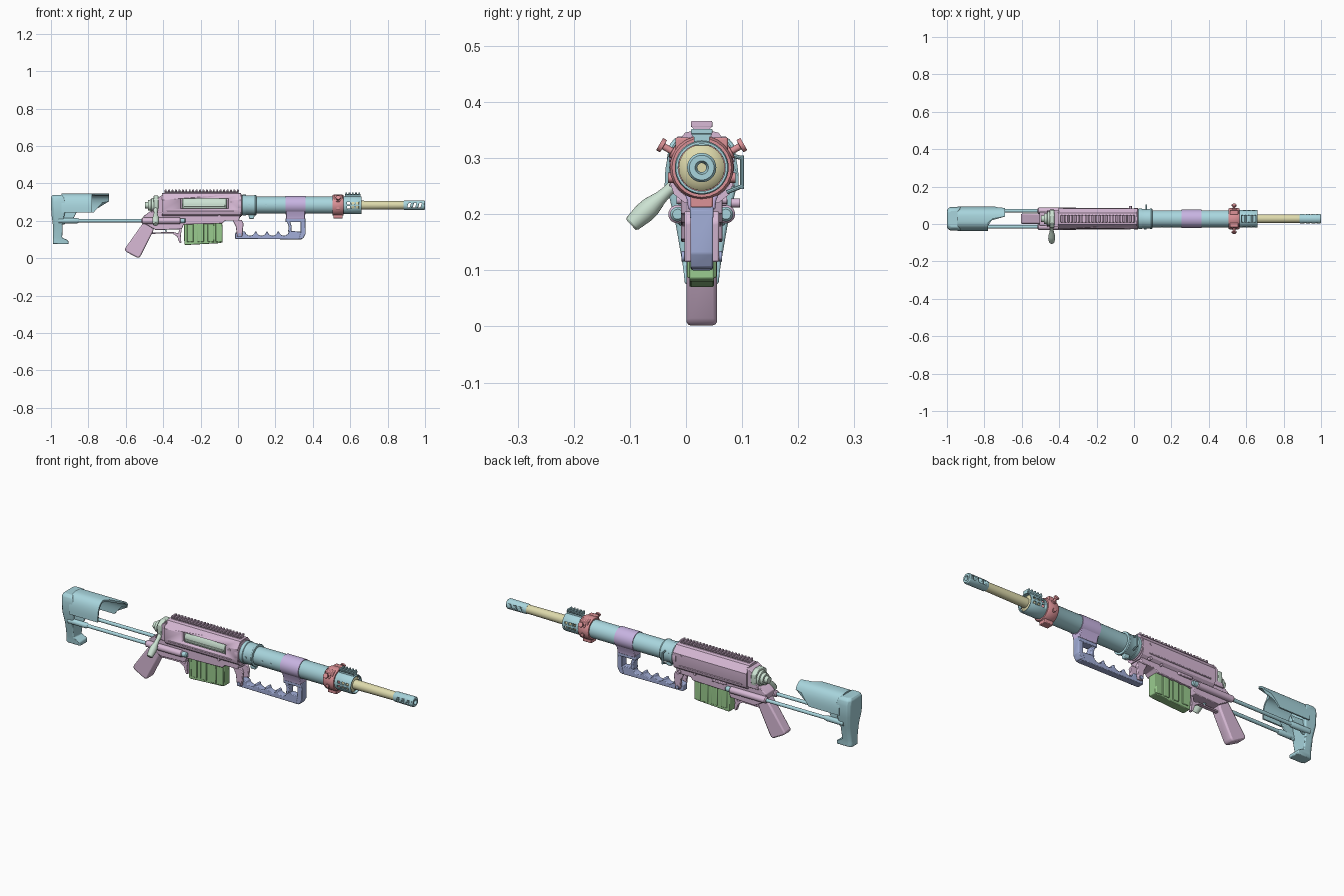
import bpy, math
from mathutils import Vector

CY, AZ = 0.028, 0.283      # centre plane and barrel axis height


def colour(name, hexa):
    m = bpy.data.materials.new(name)
    srgb = [int(hexa[i:i + 2], 16) / 255 for i in (0, 2, 4)]
    m.diffuse_color = [((c + 0.055) / 1.055) ** 2.4 for c in srgb] + [1]
    return m


CYAN, PINK = colour("pale_cyan", "A8D5DD"), colour("dusty_pink", "D8BAD6")
PURPLE, BLUE = colour("lilac", "C8B4E2"), colour("slate_blue", "A2AED8")
RED, YELLOW = colour("soft_red", "DC9297"), colour("straw", "DEDAAC")
GREEN, MINT = colour("leaf_green", "9ACB8E"), colour("pale_mint", "CCE2D2")


def loft(name, rings, mat, closed=False, bevel=0, smooth=True):
    """Skin a list of equal point rings; cap the ends or join last to first."""
    n, k = len(rings[0]), len(rings)
    faces = [(i * n + j, i * n + (j + 1) % n, (i + 1) % k * n + (j + 1) % n, (i + 1) % k * n + j)
             for i in range(k if closed else k - 1) for j in range(n)]
    if not closed:
        faces += [tuple(range(n)), tuple(range((k - 1) * n, k * n))]
    me = bpy.data.meshes.new(name)
    me.from_pydata([tuple(p) for r in rings for p in r], [], faces)
    ob = bpy.data.objects.new(name, me)
    bpy.context.collection.objects.link(ob)
    me.materials.append(mat)
    bpy.ops.object.select_all(action='DESELECT')
    bpy.context.view_layer.objects.active = ob
    ob.select_set(True)
    bpy.ops.object.mode_set(mode='EDIT')
    bpy.ops.mesh.select_all(action='SELECT')
    bpy.ops.mesh.normals_make_consistent(inside=False)
    bpy.ops.object.mode_set(mode='OBJECT')
    if bevel:
        b = ob.modifiers.new("bevel", 'BEVEL')
        b.width, b.segments, b.limit_method = bevel, 2, 'ANGLE'
    if smooth:
        bpy.ops.object.shade_smooth_by_angle(angle=math.radians(32))
    return ob


def lathe(name, prof, mat, y=CY, z=AZ, n=40, closed=False):
    """Turn (x, radius) points about a line along x."""
    return loft(name, [[(x, y + r * math.cos(2 * math.pi * j / n), z + r * math.sin(2 * math.pi * j / n))
                        for j in range(n)] for x, r in prof], mat, closed)


def spindle(name, a, b, prof, mat, n=20):
    """Turn (fraction, radius) points about the line a-b."""
    a, b = Vector(a), Vector(b)
    q = (b - a).to_track_quat('Z', 'Y')
    return loft(name, [[a + (b - a) * t + q @ Vector((r * math.cos(2 * math.pi * j / n),
                r * math.sin(2 * math.pi * j / n), 0)) for j in range(n)] for t, r in prof], mat)


def prism(name, pts, hw, mat, y=CY, bevel=0.003):
    """Side outline (x, z) given a width."""
    return loft(name, [[(x, y + s * hw, z) for x, z in pts] for s in (-1, 1)], mat, bevel=bevel)


def box(name, x0, x1, y0, y1, z0, z1, mat, bevel=0.0):
    return prism(name, [(x0, z0), (x1, z0), (x1, z1), (x0, z1)], (y1 - y0) / 2, mat, (y0 + y1) / 2, bevel)


def section(name, half, x0, x1, mat, bevel=0.003):
    """Mirrored (dy, z) cross-section run along x."""
    pts = [(d, z) for d, z in half] + [(-d, z) for d, z in reversed(half)]
    return loft(name, [[(x, CY + d, z) for d, z in pts] for x in (x0, x1)], mat, bevel=bevel)


def cut(ob, cutters):
    for c in cutters:
        m = ob.modifiers.new("cut", 'BOOLEAN')
        m.operation, m.object, m.solver = 'DIFFERENCE', c, 'EXACT'
        bpy.context.view_layer.objects.active = ob
        bpy.ops.object.modifier_apply(modifier=m.name)
        bpy.data.objects.remove(c)


# barrel and muzzle brake
lathe("barrel", [(0.6, 0.041), (0.645, 0.041), (0.652, 0.034), (0.655, 0.024), (0.9, 0.0215)], YELLOW)
brake = lathe("muzzle_brake", [(0.885, 0.008), (0.885, 0.022), (0.89, 0.025), (0.994, 0.026), (1.0, 0.022),
              (1.0, 0.012), (0.99, 0.008)], CYAN, closed=True)
cut(brake, [prism("slot", [(x, 0.272), (x + 0.013, 0.272), (x + 0.02, 0.294), (x + 0.007, 0.294)], 0.05, CYAN, bevel=0)
            for x in (0.905, 0.934, 0.963)])

# barrel shroud, collar and front rail
shroud = lathe("barrel_shroud", [(0.0, 0.0455), (0.565, 0.0455), (0.57, 0.048), (0.655, 0.048), (0.66, 0.046),
               (0.66, 0.042), (0.59, 0.042), (0.0, 0.04)], CYAN, closed=True)
cut(shroud, [box("vent", x, x + 0.016, CY - 0.1, CY + 0.1, z, z + 0.012, CYAN)
             for x in (0.583, 0.607, 0.631) for z in (0.266, 0.288)])
lathe("shroud_collar", [(0.02, 0.05), (0.025, 0.056), (0.042, 0.056), (0.044, 0.053), (0.085, 0.053),
                        (0.09, 0.056), (0.097, 0.055), (0.099, 0.045)], CYAN)
section("front_rail_base", [(0.014, 0.322), (0.014, 0.337), (0.019, 0.343)], 0.572, 0.655, CYAN, 0)
for i in range(5):
    box("front_rail_tooth", 0.574 + i * 0.0175, 0.583 + i * 0.0175, CY - 0.019, CY + 0.019, 0.343, 0.352, CYAN, 0.002)
for x in (0.06, 0.15, 0.2):
    spindle("shroud_screw", (x, CY - 0.057 if x < 0.1 else CY - 0.047, AZ), (x, CY, AZ), [(0, 0.006), (1, 0.006)], CYAN, 12)
prism("collar_lug", [(0.055, 0.235), (0.09, 0.235), (0.085, 0.21), (0.06, 0.21)], 0.01, CYAN)
# sling loop on the far side
for a, b in (((0.065, 0.08, 0.305), (0.065, 0.1, 0.3)), ((0.065, 0.1, 0.3), (0.065, 0.1, 0.25)),
             ((0.065, 0.1, 0.25), (0.065, 0.075, 0.24))):
    spindle("sling_loop", a, b, [(-0.1, 0.004), (1.1, 0.004)], CYAN, 10)

# handle band
lathe("handle_band", [(0.255, 0.044), (0.255, 0.049), (0.36, 0.049), (0.36, 0.044)], PURPLE)
section("band_foot", [(0.024, 0.208), (0.026, 0.225), (0.042, 0.265)], 0.257, 0.358, PURPLE)

# bipod clamp with two thumb studs
lathe("clamp_ring", [(0.505, 0.044), (0.505, 0.053), (0.512, 0.057), (0.558, 0.057), (0.565, 0.053), (0.565, 0.044)], RED, n=24)
box("clamp_foot", 0.51, 0.56, CY - 0.02, CY + 0.02, 0.212, 0.24, RED, 0.003)
for s in (-1, 1):
    spindle("clamp_stud", (0.535, CY + s * 0.035, 0.302), (0.535, CY + s * 0.075, 0.325),
            [(0, 0.012), (0.45, 0.012), (0.46, 0.006), (0.82, 0.006), (0.83, 0.0125), (1, 0.0125)], RED)
    box("clamp_lug", 0.512, 0.558, CY + s * 0.034 - 0.013, CY + s * 0.034 + 0.013, 0.31, 0.337, RED, 0.004)
    spindle("clamp_screw", (0.535, CY + s * 0.06, 0.265), (0.535, CY, 0.265), [(0, 0.009), (1, 0.009)], RED, 12)

# carrying handle with finger scallops
bar = [(-0.015, 0.103), (0.34, 0.1), (0.35, 0.14), (0.29, 0.145)]
for c in (0.245, 0.185, 0.125, 0.065):
    bar += [(c + 0.026 * math.cos(a * math.pi / 6), 0.142 - 0.022 * math.sin(a * math.pi / 6)) for a in range(7)]
prism("handle_bar", bar + [(0.02, 0.145), (-0.015, 0.135)], 0.018, BLUE)
prism("handle_post", [(0.325, 0.1), (0.348, 0.105), (0.362, 0.13), (0.36, 0.21), (0.335, 0.21), (0.335, 0.14)], 0.02, BLUE)
prism("handle_strut", [(0.268, 0.14), (0.285, 0.14), (0.287, 0.17), (0.275, 0.205), (0.258, 0.205), (0.27, 0.17)], 0.018, BLUE)
box("handle_top", 0.255, 0.36, CY - 0.021, CY + 0.021, 0.192, 0.214, BLUE, 0.003)
for s in (-1, 1):
    prism("handle_hinge", [(-0.03, 0.205), (0.02, 0.205), (0.03, 0.185), (0.022, 0.115), (-0.005, 0.115), (-0.012, 0.17)],
          0.007, PINK, CY + s * 0.024)
spindle("hinge_pin", (0.008, CY - 0.036, 0.125), (0.008, CY + 0.036, 0.125), [(0, 0.009), (1, 0.009)], BLUE)

# receiver, bolt port, top rail
upper = section("upper_receiver", [(0.03, 0.22), (0.05, 0.236), (0.056, 0.255), (0.056, 0.312), (0.03, 0.345), (0.018, 0.348)],
                -0.405, 0.016, PINK, 0)
cut(upper, [box("port_cut", -0.308, -0.052, -0.06, -0.002, 0.265, 0.318, PINK)])
lathe("bolt_body", [(-0.3, 0.04), (-0.295, 0.047), (-0.065, 0.047), (-0.06, 0.04)], MINT)
box("port_trim", -0.29, -0.07, -0.024, -0.017, 0.274, 0.284, MINT, 0.002)
lathe("front_flange", [(0.0, 0.05), (0.0, 0.058), (0.02, 0.058), (0.024, 0.05)], PINK)
section("rail_base", [(0.02, 0.34), (0.012, 0.35), (0.019, 0.356)], -0.392, 0.004, PINK, 0)
for i in range(22):
    box("rail_tooth", -0.392 + i * 0.0184, -0.382 + i * 0.0184, CY - 0.019, CY + 0.019, 0.355, 0.366, PINK, 0.002)
prism("lower_receiver", [(-0.505, 0.225), (-0.47, 0.25), (-0.40, 0.265), (0.0, 0.265), (0.016, 0.24), (0.005, 0.2), (-0.07, 0.2),
      (-0.085, 0.185), (-0.29, 0.18), (-0.3, 0.155), (-0.44, 0.15), (-0.5, 0.185)], 0.037, PINK)
prism("rear_bridge", [(-0.465, 0.24), (-0.40, 0.24), (-0.40, 0.34), (-0.425, 0.325)], 0.045, PINK)
for s in (-1, 1):
    lathe("rod_sleeve", [(-0.515, 0.012), (-0.51, 0.0165), (-0.31, 0.0165), (-0.305, 0.012)], PINK, CY + s * 0.043, 0.2, 20)
    box("side_rib", -0.38, -0.02, CY + s * 0.054 - 0.004, CY + s * 0.054 + 0.004, 0.249, 0.255, PINK, 0.002)
    for x, z in ((-0.39, 0.24), (-0.1, 0.225), (-0.02, 0.24), (-0.03, 0.3)):
        r = 0.058 if z > 0.29 else 0.045
        spindle("receiver_pin", (x, CY + s * r, z), (x, CY + s * 0.03, z), [(0, 0.007), (1, 0.007)], PINK, 12)
prism("side_lever", [(-0.28, 0.215), (-0.2, 0.215), (-0.2, 0.228), (-0.28, 0.228)], 0.006, PINK, CY + 0.04)
spindle("far_knob", (-0.02, 0.08, 0.22), (-0.02, 0.096, 0.22), [(0, 0.008), (1, 0.008)], PINK, 12)

# rear bolt and handle
lathe("bolt_rear", [(-0.498, 0.01), (-0.498, 0.017), (-0.48, 0.018), (-0.48, 0.028), (-0.465, 0.03), (-0.463, 0.037),
                    (-0.445, 0.042), (-0.40, 0.042)], MINT)
section("bolt_collar", [(0.02, 0.248), (0.044, 0.255), (0.049, 0.28), (0.046, 0.315), (0.02, 0.334)], -0.452, -0.425, MINT, 0.004)
spindle("bolt_handle", (-0.44, -0.01, 0.262), (-0.44, -0.098, 0.181),
        [(0, 0.012), (0.25, 0.01), (0.4, 0.012), (0.6, 0.018), (0.75, 0.0185), (0.97, 0.015), (1, 0.012)], MINT)

# magazine with ribs
prism("magazine", [(-0.29, 0.215), (-0.085, 0.215), (-0.082, 0.085), (-0.1, 0.08), (-0.28, 0.07), (-0.287, 0.075)], 0.022, GREEN)
for s in (-1, 1):
    for x in (-0.255, -0.2, -0.145, -0.102):
        box("magazine_rib", x - 0.017, x + 0.017, CY + s * 0.022 - 0.004, CY + s * 0.022 + 0.004, 0.086, 0.19, GREEN, 0.003)

# pistol grip, trigger and guard
prism("pistol_grip", [(-0.5, 0.2), (-0.52, 0.17), (-0.607, 0.048), (-0.6, 0.035), (-0.535, 0.0), (-0.522, 0.008), (-0.455, 0.14),
                      (-0.44, 0.2)], 0.0275, PINK, bevel=0.011)
prism("trigger", [(-0.395, 0.16), (-0.38, 0.16), (-0.383, 0.148), (-0.376, 0.132), (-0.388, 0.142)], 0.005, CYAN, bevel=0.001)
prism("trigger_guard", [(-0.47, 0.148), (-0.462, 0.13), (-0.35, 0.132), (-0.325, 0.115), (-0.312, 0.08), (-0.303, 0.083),
                        (-0.306, 0.12), (-0.3, 0.16), (-0.315, 0.16), (-0.318, 0.132), (-0.345, 0.139), (-0.455, 0.138)], 0.009, PINK, bevel=0.001)

# sliding stock: rods, butt and cheek shell
for s in (-1, 1):
    y = CY + s * 0.043
    lathe("stock_rod", [(-0.95, 0.009), (-0.284, 0.009), (-0.28, 0.006)], CYAN, y, 0.2, 20)
    lathe("rod_socket", [(-0.96, 0.014), (-0.86, 0.014), (-0.85, 0.01)], CYAN, y, 0.2, 20)
    lathe("rod_tip", [(-0.312, 0.013), (-0.285, 0.013), (-0.28, 0.009)], CYAN, y, 0.2, 20)
    prism("stock_web", [(-0.96, 0.25), (-0.86, 0.25), (-0.88, 0.212), (-0.93, 0.18), (-0.96, 0.18)], 0.005, CYAN, CY + s * 0.036)
butt = [(0.075, -0.99, -0.905, 0.03), (0.095, -0.99, -0.908, 0.032), (0.11, -0.988, -0.94, 0.034), (0.18, -0.99, -0.938, 0.046),
        (0.24, -0.998, -0.926, 0.06), (0.3, -1.0, -0.925, 0.062), (0.325, -1.0, -0.932, 0.057), (0.337, -0.992, -0.942, 0.046)]
loft("butt_pad", [[(x0, CY - w * 0.75, z), (x0 + 0.014, CY - w, z), (x1, CY - w, z), (x1, CY + w, z), (x0 + 0.014, CY + w, z),
                   (x0, CY + w * 0.75, z)] for z, x0, x1, w in butt], CYAN, bevel=0.004)


def shell_end(y, z):
    if y < CY:
        return -0.78 + max(0, (y - CY + 0.02)) * 1.2
    return -0.69 if z > 0.305 else -0.775 + (z - 0.24) * 0.8


arc = []
for i in range(33):
    a = math.pi * i / 32
    c, s = -math.cos(a), math.sin(a)
    arc.append((CY + 0.066 * math.copysign(abs(c) ** 0.7, c), 0.245 + 0.1 * s ** 0.75))
inner = [(CY + (y - CY) * 0.88, z - 0.009 * (z - 0.245) / 0.1) for y, z in arc]
rows = arc + inner[::-1]
loft("cheek_shell", [[(-0.945, y, z) for y, z in rows],
     [(shell_end(y, z), y, z) for y, z in arc] + [(shell_end(y, z), v, w) for (y, z), (v, w) in zip(arc[::-1], inner[::-1])]], CYAN)
